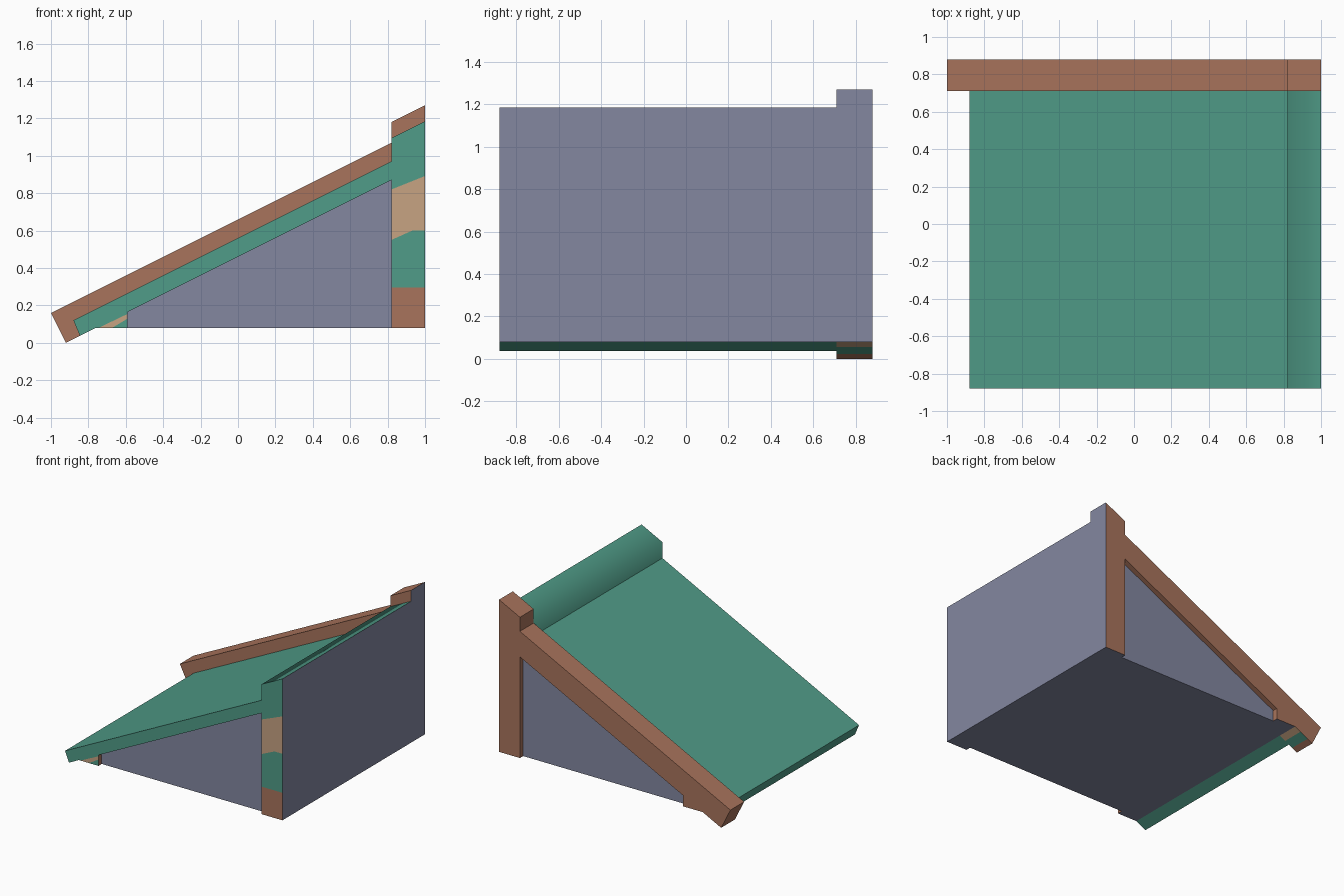
import bpy, bmesh
from mathutils import Vector

if "Cube" in bpy.data.objects:
    bpy.data.objects.remove(bpy.data.objects["Cube"])

# Materials
def srgb(r, g, b):
    lin = lambda c: c / 12.92 if c <= 0.04045 else ((c + 0.055) / 1.055) ** 2.4
    return tuple(lin(v / 255) for v in (r, g, b)) + (1.0,)

GREEN, ORANGE, TAN, GREY = range(4)
MATS = []
for name, rgb in (("green tile", (80, 156, 136)), ("orange wood", (169, 116, 92)),
                  ("tan wood", (199, 163, 130)), ("blue grey wall", (131, 135, 160))):
    m = bpy.data.materials.new(name)
    m.diffuse_color = srgb(*rgb)
    m.use_nodes = True
    m.node_tree.nodes["Principled BSDF"].inputs["Base Color"].default_value = m.diffuse_color
    MATS.append(m)

Y0, Y1 = -0.88, 0.88       # overall depth
FRAME = 0.71               # inner face of the back frame
RECESS = 0.84              # wall face set back from the frame


def prism(name, profile, y0, y1, rule, cuts=(), smooth=None):
    """Extrude an xz profile along y; cuts are (x, z, slope) lines for colour bands."""
    bm = bmesh.new()
    face = bm.faces.new([bm.verts.new((x, y0, z)) for x, z in profile])
    ext = bmesh.ops.extrude_face_region(bm, geom=[face])["geom"]
    bmesh.ops.translate(bm, vec=(0, y1 - y0, 0),
                        verts=[v for v in ext if isinstance(v, bmesh.types.BMVert)])
    for x, z, slope in cuts:
        bmesh.ops.bisect_plane(bm, geom=bm.verts[:] + bm.edges[:] + bm.faces[:],
                               plane_co=(x, 0, z), plane_no=Vector((-slope, 0, 1)).normalized())
    bmesh.ops.recalc_face_normals(bm, faces=bm.faces[:])
    for f in bm.faces:
        c, n = f.calc_center_median(), f.normal
        f.material_index = rule(c, n)
        f.smooth = bool(smooth and smooth(c, n))
    me = bpy.data.meshes.new(name)
    bm.to_mesh(me)
    bm.free()
    for m in MATS:
        me.materials.append(m)
    ob = bpy.data.objects.new(name, me)
    bpy.context.collection.objects.link(ob)
    return ob


def line(x, offset):
    """Point on a roof-pitch line."""
    return (x, offset + 0.5 * x)


UNDER, TILE, RAFTER, CAP, FRAME_CAP = 0.46, 0.56, 0.66, 0.685, 0.77

# Solid gable wall under the roof
prism("gable_wall", [line(-0.76, UNDER), (0.82, 0.08), line(0.82, UNDER)],
      -RECESS, RECESS, lambda c, n: GREY)

# Sloping roof slab
prism("roof_slab", [line(-0.88, TILE), line(0.82, TILE), line(0.82, UNDER), line(-0.845, UNDER)],
      Y0, FRAME, lambda c, n: GREEN)


# Ridge wall: banded front, plain outer face, rounded-looking top
def ridge_rule(c, n):
    if n.x > 0.9 or n.z < -0.9:
        return GREY
    if c.z < 0.295:
        return ORANGE
    if min(0.6, 0.55 + 0.45 * (c.x - 0.82)) < c.z < 0.82 + 0.4 * (c.x - 0.82):
        return TAN
    return GREEN


prism("ridge_wall", [(0.82, 0.08), (1, 0.08), line(1, CAP), line(0.82, CAP)], Y0, FRAME,
      ridge_rule, cuts=[(0.82, 0.295, 0), (0.82, 0.6, 0), (0.82, 0.55, 0.45), (0.82, 0.82, 0.4)],
      smooth=lambda c, n: n.z > 0.5 or (n.x < -0.9 and c.z > 0.82))


# Eave blocks, front one banded
def front_block_rule(c, n):
    if n.z < -0.9:
        return GREY
    if n.x > 0.9:
        return ORANGE
    return TAN if 0.13 + 0.6 * (c.x + 0.59) < c.z < 0.155 + 0.48 * (c.x + 0.59) else GREEN


block = [line(-0.76, UNDER), (-0.59, 0.08), line(-0.59, UNDER)]
prism("front_eave_block", block, Y0, -RECESS, front_block_rule,
      cuts=[(-0.59, 0.13, 0.6), (-0.59, 0.155, 0.48)])

wood_rule = lambda c, n: GREY if n.z < -0.95 or n.x > 0.95 else ORANGE
prism("back_eave_block", block, RECESS, Y1, lambda c, n: GREY if n.z < -0.95 else ORANGE)


# Back frame: rafter with banded underside, and post
def rafter_rule(c, n):
    if n.z < -0.8 and c.x < -0.76:
        return TAN if c.z > 0.055 else GREEN if c.z > 0.022 else ORANGE
    return ORANGE


prism("back_rafter", [line(-1, RAFTER), line(0.82, RAFTER), line(0.82, UNDER), line(-0.92, UNDER)],
      FRAME, Y1, rafter_rule, cuts=[(0, 0.022, 0), (0, 0.055, 0), (0, 0.08, 0)])
prism("back_post", [(0.82, 0.08), (1, 0.08), line(1, FRAME_CAP), line(0.82, FRAME_CAP)],
      FRAME, Y1, wood_rule)
